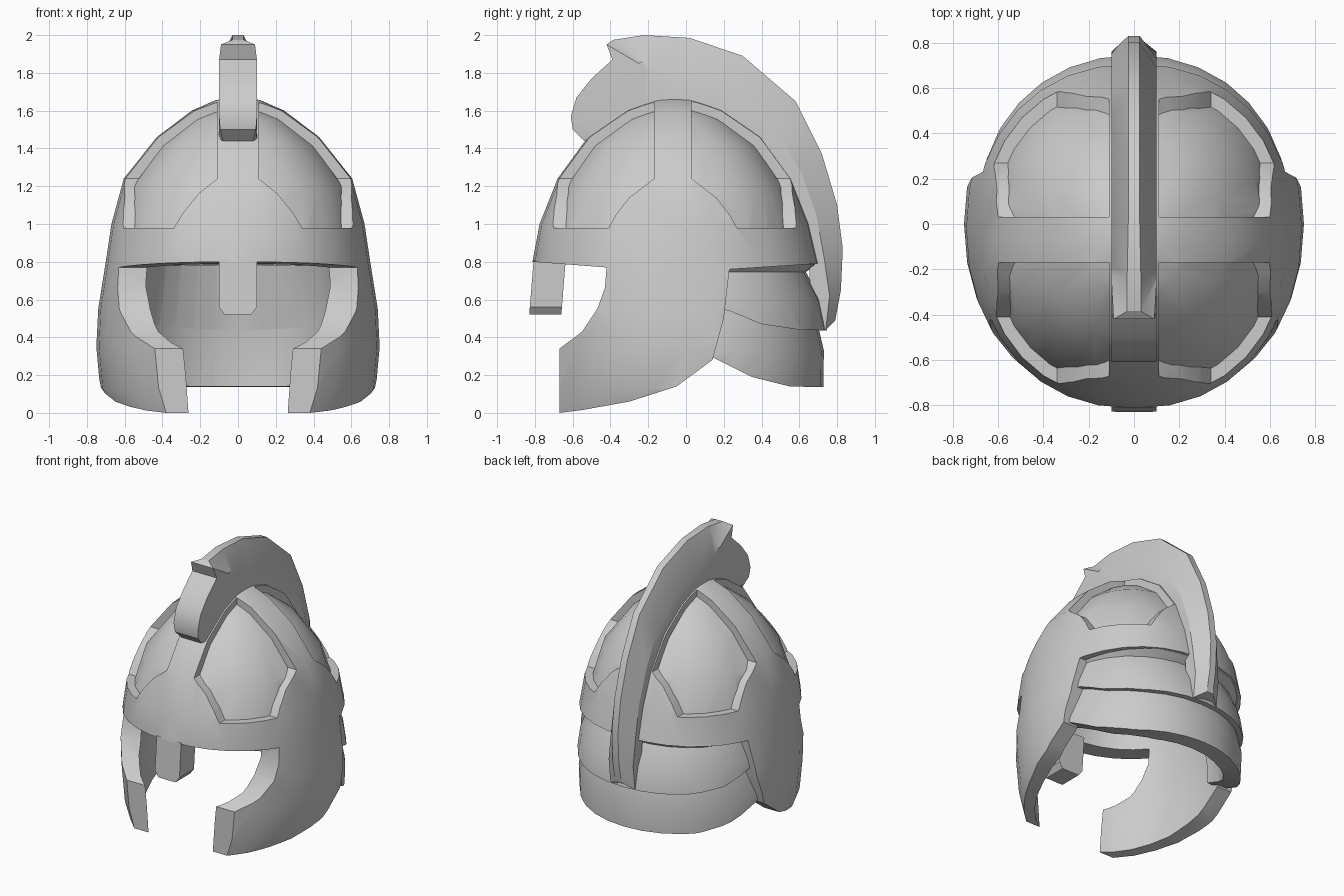
import bpy
import bmesh
import math

if "Cube" in bpy.data.objects:
    bpy.data.objects.remove(bpy.data.objects["Cube"])

metal = bpy.data.materials.new("plain_grey_metal")
metal.use_nodes = True
metal.diffuse_color = (0.6, 0.6, 0.6, 1)
metal.node_tree.nodes["Principled BSDF"].inputs["Base Color"].default_value = (0.6, 0.6, 0.6, 1)


def skin(name, sections):
    """Bridge a row of equal cross-sections into a closed solid."""
    bm = bmesh.new()
    rows = [[bm.verts.new(p) for p in section] for section in sections]
    count = len(rows[0])
    for a, b in zip(rows, rows[1:]):
        for i in range(count):
            j = (i + 1) % count
            bm.faces.new((a[i], a[j], b[j], b[i]))
    bm.faces.new(rows[0])
    bm.faces.new(rows[-1])
    bmesh.ops.recalc_face_normals(bm, faces=bm.faces)
    mesh = bpy.data.meshes.new(name)
    bm.to_mesh(mesh)
    bm.free()
    mesh.materials.append(metal)
    obj = bpy.data.objects.new(name, mesh)
    bpy.context.collection.objects.link(obj)
    return obj


def prism(name, profile, axis, start, end):
    """Extrude a profile: (y, z) along x, or (x, z) along y."""
    def place(a, b, t):
        return (t, a, b) if axis == "x" else (a, t, b)
    return skin(name, [[place(a, b, t) for a, b in profile] for t in (start, end)])


def full(value, z):
    """Swell a sine or cosine so that higher ovals become slightly squarish."""
    power = 2 + 0.25 * min(max(z, 0), 1)
    return math.copysign(abs(value) ** (2 / power), value)


def oval(name, rings, inset=0.0, sides=32):
    """Loft oval rings (z, x radius, y radius, y centre), shrunk by inset."""
    shrink = 1 - inset / 0.74
    angles = [math.tau * i / sides for i in range(sides)]
    return skin(name, [[(rx * shrink * full(math.cos(t), z),
                         cy + ry * shrink * full(math.sin(t), z),
                         z - inset) for t in angles] for z, rx, ry, cy in rings])


def combine(obj, tool, operation):
    """Apply a boolean and discard the tool."""
    tool.hide_render = True
    mod = obj.modifiers.new("cut", "BOOLEAN")
    mod.operation = operation
    mod.solver = "EXACT"
    mod.object = tool
    bpy.context.view_layer.objects.active = obj
    bpy.ops.object.modifier_apply(modifier=mod.name)
    bpy.data.objects.remove(tool)


def shade(obj, degrees):
    bpy.ops.object.select_all(action="DESELECT")
    obj.select_set(True)
    bpy.context.view_layer.objects.active = obj
    bpy.ops.object.shade_smooth_by_angle(angle=math.radians(degrees))


# Domed shell
dome_rings = [
    (-0.05, 0.65, 0.81, 0), (0.13, 0.73, 0.815, 0), (0.35, 0.75, 0.815, 0),
    (0.55, 0.74, 0.8, -0.02), (0.8, 0.7, 0.758, -0.055), (1.0, 0.67, 0.715, -0.06),
    (1.24, 0.605, 0.62, -0.06), (1.46, 0.43, 0.46, -0.06),
    (1.6, 0.245, 0.265, -0.06), (1.655, 0.12, 0.13, -0.06), (1.67, 0.04, 0.04, -0.06)]
shell = oval("helmet_shell", dome_rings)

# Four sunken panels, leaving a cross of raised bands that widen at the brow and ears
for side in (-1, 1):
    for facing in (-1, 1):
        across = [(0.11, 2), (0.11, 1.24), (0.21, 1.16), (0.29, 1.06), (0.34, 0.98), (1, 0.98), (1, 2)]
        along = [(0.1, 2), (0.1, 1.24), (0.23, 1.14), (0.3, 1.05), (0.34, 0.98), (1, 0.98), (1, 2)]
        panel = prism("panel_cutter", [(side * x, z) for x, z in across], "y", -1.2, 1.2)
        slot = prism("panel_slot", [(facing * y - 0.07, z) for y, z in along], "x", -1.2, 1.2)
        combine(panel, slot, "INTERSECT")
        combine(panel, oval("panel_floor", dome_rings, 0.046), "DIFFERENCE")
        combine(shell, panel, "DIFFERENCE")

# Thick-walled hollow inside
cavity_rings = [(-0.1, 0.58, 0.75, 0), (0.35, 0.63, 0.75, 0), (0.56, 0.6, 0.68, -0.02)]
cavity_rings += [(z - 0.1, rx * 0.83, ry * 0.83, cy) for z, rx, ry, cy in dome_rings[4:]]
combine(shell, oval("cavity", cavity_rings), "DIFFERENCE")

# Side outline with face opening and cheek guards
outline = [
    (-2, 0.86), (-0.81, 0.8), (-0.42, 0.77), (-0.43, 0.66), (-0.47, 0.55), (-0.55, 0.43),
    (-0.67, 0.34), (-0.67, 0), (-0.55, 0.015), (-0.3, 0.06), (-0.05, 0.14), (0.14, 0.28),
    (0.2, 0.5), (0.23, 0.76), (0.7, 0.79), (2, 0.87), (2, 3), (-2, 3)]
combine(shell, prism("side_outline", outline, "x", -1.2, 1.2), "INTERSECT")
shade(shell, 32)

# Nose guard hanging from the brow
nose = prism("nose_guard", [(-0.1, 0.81), (-0.1, 0.56), (-0.07, 0.52), (0.07, 0.52),
                            (0.1, 0.56), (0.1, 0.81)], "y", -0.83, -0.66)
for v in nose.data.vertices:
    v.co.y += (v.co.z - 0.52) * 0.08

# Two overlapping neck plates; the upper one flares into a sloped ledge under the dome
neck_plates = {
    "upper_neck_plate": (
        [(0.3, 0.71, 0.755, 0), (0.44, 0.705, 0.745, 0), (0.6, 0.685, 0.71, 0), (0.745, 0.64, 0.635, 0),
         (0.785, 0.67, 0.69, 0), (0.95, 0.58, 0.58, 0)],
        [(0.1, 0.57), (0.23, 0.54), (0.4, 0.47), (0.6, 0.44), (1, 0.43), (1, 0.8), (0.1, 0.77)]),
    "lower_neck_plate": (
        [(0, 0.7, 0.725, 0), (0.33, 0.7, 0.73, 0), (0.5, 0.66, 0.69, 0), (0.75, 0.6, 0.61, 0),
         (0.95, 0.56, 0.56, 0)],
        [(0.08, 0.32), (0.16, 0.285), (0.35, 0.19), (0.55, 0.14), (1, 0.13), (1, 0.78), (0.08, 0.75)])}
for name, (rings, cut) in neck_plates.items():
    plate = oval(name, rings)
    hollow = oval("plate_cavity", [(-0.1, 0.58, 0.61, 0), (0.44, 0.58, 0.61, 0), (1, 0.48, 0.48, 0)])
    combine(plate, hollow, "DIFFERENCE")
    combine(plate, prism("plate_outline", cut, "x", -1.2, 1.2), "INTERSECT")
    shade(plate, 32)

# Crest: each station holds the base, shoulder and ridge as y, z, then the ridge half width
stations = [
    (-0.49, 1.46, -0.51, 1.45, -0.54, 1.44, 0.08),
    (-0.46, 1.48, -0.5, 1.5, -0.6, 1.5, 0.095),
    (-0.43, 1.49, -0.48, 1.57, -0.61, 1.57, 0.1),
    (-0.4, 1.5, -0.45, 1.62, -0.58, 1.67, 0.1),
    (-0.36, 1.51, -0.38, 1.67, -0.5, 1.77, 0.1),
    (-0.3, 1.54, -0.28, 1.76, -0.39, 1.87, 0.1),
    (-0.24, 1.57, -0.25, 1.85, -0.42, 1.95, 0.09),
    (-0.22, 1.58, -0.23, 1.86, -0.385, 1.975, 0.03),
    (-0.18, 1.59, -0.19, 1.81, -0.22, 2, 0.03),
    (0, 1.61, 0, 1.77, 0.02, 1.985, 0.025),
    (0.2, 1.53, 0.25, 1.69, 0.3, 1.89, 0.025),
    (0.4, 1.37, 0.48, 1.5, 0.58, 1.65, 0.025),
    (0.55, 1.13, 0.61, 1.27, 0.72, 1.37, 0.025),
    (0.63, 0.95, 0.69, 1.05, 0.8, 1.1, 0.025),
    (0.65, 0.82, 0.73, 0.83, 0.83, 0.87, 0.025),
    (0.66, 0.6, 0.76, 0.62, 0.82, 0.65, 0.025),
    (0.68, 0.45, 0.74, 0.44, 0.79, 0.49, 0.025)]
sections = []
for by, bz, sy, sz, ry, rz, w in stations:
    half = [(min(w + 0.08, 0.1), by, bz), (min(w + 0.08, 0.1), sy, sz), (w, ry, rz)]
    sections.append(half + [(-x, y, z) for x, y, z in reversed(half)])
crest = skin("crest", sections)
shade(crest, 26)
